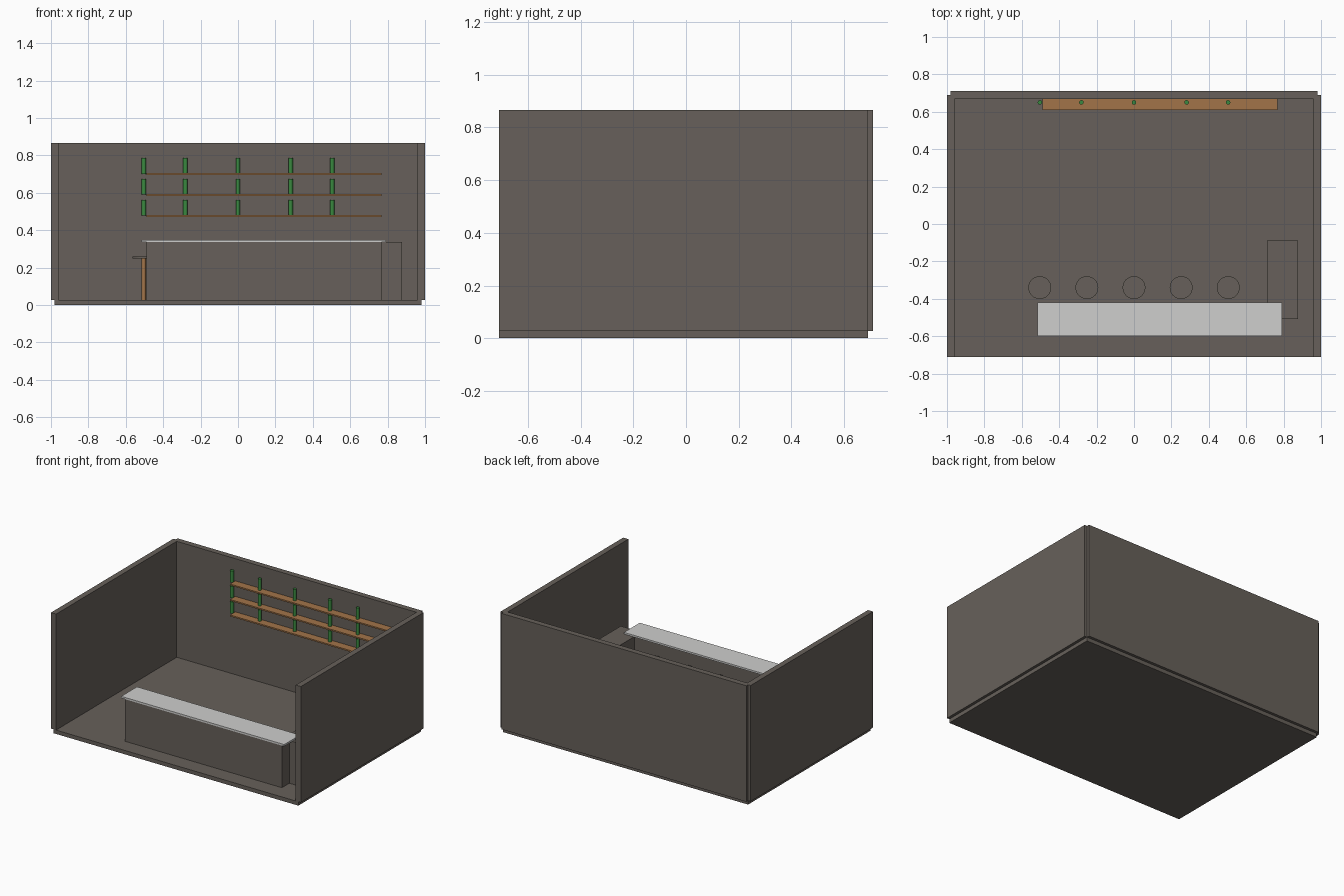
import bpy
import math

if "Cube" in bpy.data.objects:
    bpy.data.objects.remove(bpy.data.objects["Cube"])


def material(name, rgb):
    m = bpy.data.materials.new(name)
    m.diffuse_color = (*rgb, 1.0)
    m.use_nodes = True
    m.node_tree.nodes["Principled BSDF"].inputs["Base Color"].default_value = m.diffuse_color
    return m


GREY = material("warm_dark_grey", (0.135, 0.118, 0.103))
WOOD = material("brown_wood", (0.36, 0.175, 0.066))
GREEN = material("bottle_green", (0.042, 0.25, 0.05))
PALE = material("pale_worktop", (0.62, 0.62, 0.61))


def box(name, x, y, z, mat):
    """Box from (min, max) pairs."""
    centre = [(a + b) / 2 for a, b in (x, y, z)]
    bpy.ops.mesh.primitive_cube_add(size=1, location=centre)
    o = bpy.context.object
    o.name = name
    o.scale = [b - a for a, b in (x, y, z)]
    bpy.ops.object.transform_apply(location=False, rotation=False, scale=True)
    o.data.materials.append(mat)
    return o


def cylinder(name, x, y, z, radius, mat, sides=32):
    """Upright cylinder, z is a (min, max) pair."""
    bpy.ops.mesh.primitive_cylinder_add(
        vertices=sides, radius=radius, depth=z[1] - z[0],
        location=(x, y, (z[0] + z[1]) / 2))
    o = bpy.context.object
    o.name = name
    o.data.materials.append(mat)
    bpy.ops.object.shade_smooth_by_angle(angle=math.radians(40))
    return o


FLOOR = 0.028
TOP = 0.867

# Room shell: floor and three walls straddling its edges
box("floor", (-0.98, 0.98), (-0.71, 0.69), (0, FLOOR), GREY)
box("back_wall", (-0.98, 0.98), (0.669, 0.71), (FLOOR, TOP), GREY)
for side, a, b in (("left", -1.0, -0.959), ("right", 0.959, 1.0)):
    box(side + "_wall", (a, b), (-0.71, 0.69), (FLOOR, TOP), GREY)

# Bar counter, its worktop and the return at its right end
box("bar_counter", (-0.49, 0.767), (-0.593, -0.427), (FLOOR, 0.336), GREY)
box("bar_worktop", (-0.515, 0.79), (-0.6, -0.419), (0.336, 0.349), PALE)
box("bar_return", (0.711, 0.878), (-0.508, -0.088), (FLOOR, 0.337), GREY)

# Row of stools
for i in range(5):
    x = (i - 2) * 0.252
    cylinder(f"stool_leg_{i}", x, -0.34, (FLOOR, 0.252), 0.0112, WOOD, 24)
    cylinder(f"stool_seat_{i}", x, -0.34, (0.25, 0.26), 0.061, GREY)

# Wall shelves with bottles
for r in range(3):
    z = 0.477 + r * 0.112
    box(f"shelf_{r}", (-0.49, 0.767), (0.61, 0.672), (z - 0.005, z + 0.005), WOOD)
    for c, x in enumerate((-0.503, -0.281, 0, 0.281, 0.503)):
        cylinder(f"bottle_{r}_{c}", x, 0.65, (z + 0.001, z + 0.086), 0.012, GREEN, 24)
